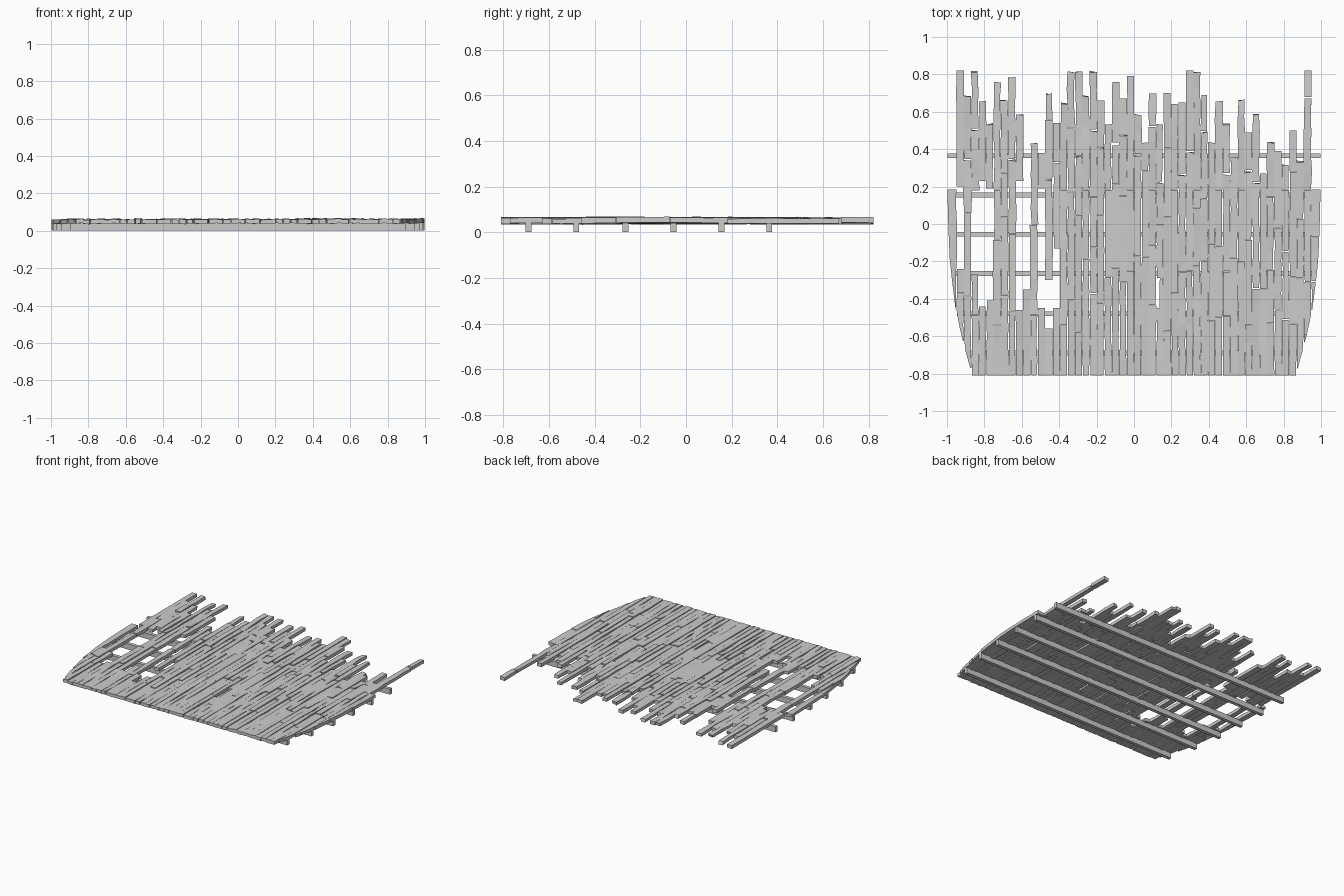
import bpy, bmesh, random
from mathutils import Vector

if "Cube" in bpy.data.objects:
    bpy.data.objects.remove(bpy.data.objects["Cube"])

random.seed(7)
PITCH = 0.0395
COLS = 50
FRONT = -0.81

# Half width of the deck outline at a given y
OUTLINE = [(-0.81, 0.865), (-0.70, 0.895), (-0.60, 0.922), (-0.45, 0.955),
           (-0.20, 0.985), (0.0, 0.993), (0.185, 0.998)]


def half_width(y):
    if y >= OUTLINE[-1][0]:
        return 1.0
    for (y0, w0), (y1, w1) in zip(OUTLINE, OUTLINE[1:]):
        if y <= y1:
            return w0 + (w1 - w0) * max(0, y - y0) / (y1 - y0)


def outline_y(w):
    """Front-most y at which the outline is at least w wide."""
    if w <= OUTLINE[0][1]:
        return FRONT
    for (y0, w0), (y1, w1) in zip(OUTLINE, OUTLINE[1:]):
        if w <= w1:
            return y0 + (y1 - y0) * (w - w0) / (w1 - w0)
    return OUTLINE[-1][0]


def finish(bm, name):
    bmesh.ops.recalc_face_normals(bm, faces=bm.faces)
    me = bpy.data.meshes.new(name)
    bm.to_mesh(me)
    bm.free()
    ob = bpy.data.objects.new(name, me)
    bpy.context.collection.objects.link(ob)
    return ob


def loft(bm, rings):
    """Skin a list of four-point rings into a closed bar."""
    vs = [[bm.verts.new(p) for p in r] for r in rings]
    for a, b in zip(vs, vs[1:]):
        for k in range(4):
            bm.faces.new((a[k], a[(k + 1) % 4], b[(k + 1) % 4], b[k]))
    bm.faces.new(vs[0])
    bm.faces.new(vs[-1][::-1])


def plank(bm, x, y0, y1, width, rough):
    """One worn board from y0 to y1, trimmed to the deck outline."""
    r = random.uniform
    xl, xr = x - width / 2, x + width / 2
    inner = min(abs(xl), abs(xr))
    y0 = max(y0, outline_y(inner + 0.004))
    if y1 - y0 < 0.03:
        return
    ys = [y0 + (y1 - y0) * k / max(1, round((y1 - y0) / 0.09))
          for k in range(max(1, round((y1 - y0) / 0.09)) + 1)]
    base, tilt, slope = 0.038 + r(-.002, .003), r(-.002, .002), r(-.003, .003)
    thick = r(0.021, 0.025)
    rings = []
    for y in ys:
        j = lambda s: r(-s, s) * rough
        h = half_width(y)
        a = max(-h, min(h, xl + j(.004)))
        b = max(-h, min(h, xr + j(.004)))
        z = base + slope * (y - y0) / (y1 - y0) + j(.001)
        rings.append([(a, y, z - tilt), (b, y, z + tilt),
                      (b, y, z + thick + tilt + j(.003)),
                      (a, y, z + thick - tilt + j(.003))])
    # ragged ends on worn boards
    if rough > 0.5 and y1 > 0.2:
        rings[-1] = [(p[0], p[1] - r(0, .012), p[2]) for p in rings[-1]]
    loft(bm, rings)


# Broken back end of each column of boards
BACK = [.185, .82, .69, .82, .66, .54, .76, .67, .79, .59, .19, .44, .38, .70,
        .54, .65, .82, .82, .69, .82, .66, .54, .76, .67, .79, .59, .44, .70,
        .54, .70, .65, .65, .82, .82, .69, .44, .66, .54, .36, .67, .49, .59,
        .27, .44, .39, .32, .50, .34, .82, .185]

# Missing stretches (y from, y to) by column
HOLES = {1: (-.24, .20), 3: (-.27, .18), 4: (-.44, .23), 5: (-.41, .19),
         9: (-.46, .23), 10: (-.35, .19), 12: (-.45, .19), 13: (-.56, -.30),
         14: (-.45, -.13), 28: (-.45, -.29)}

# Deck boards
bm = bmesh.new()
for i in range(COLS):
    x = (i - (COLS - 1) / 2) * PITCH
    spans = [(FRONT, BACK[i])]
    if i in HOLES:
        lo, hi = HOLES[i]
        spans = [(FRONT, lo), (hi, BACK[i])]
    for s0, s1 in spans:
        # butt joints staggered along the column
        y = s0
        while s1 - y > 0.02:
            step = random.uniform(0.22, 0.65)
            if i % 3 == 0 and y < 0.1 < y + step:
                step = 0.185 - y
            end = y + step if s1 - y - step > 0.12 else s1
            w = PITCH * random.uniform(0.88, 1.03)
            dx = random.uniform(-.002, .002)
            if i in (0, COLS - 1):
                w, dx = 0.05, 0.006 if i else -0.006
            rough = random.choice((0.15, 0.7, 1.0))
            plank(bm, x + dx, y, end - (0.003 if end < s1 else 0), w, rough)
            y = end
    # short narrow repair left in the slit at column 28
    if i == 28:
        plank(bm, x + .009, -.45, -.29, .02, .5)
finish(bm, "deck_planks")

# Cross beams under the deck
for n, y in enumerate((-.69, -.48, -.265, -.055, .155, .365)):
    bm = bmesh.new()
    w, d, top = half_width(y) - 0.003, 0.0125, 0.041
    loft(bm, [[(s * w, y - d, 0), (s * w, y + d, 0),
               (s * w, y + d, top), (s * w, y - d, top)] for s in (-1, 1)])
    finish(bm, f"cross_beam_{n + 1}")
